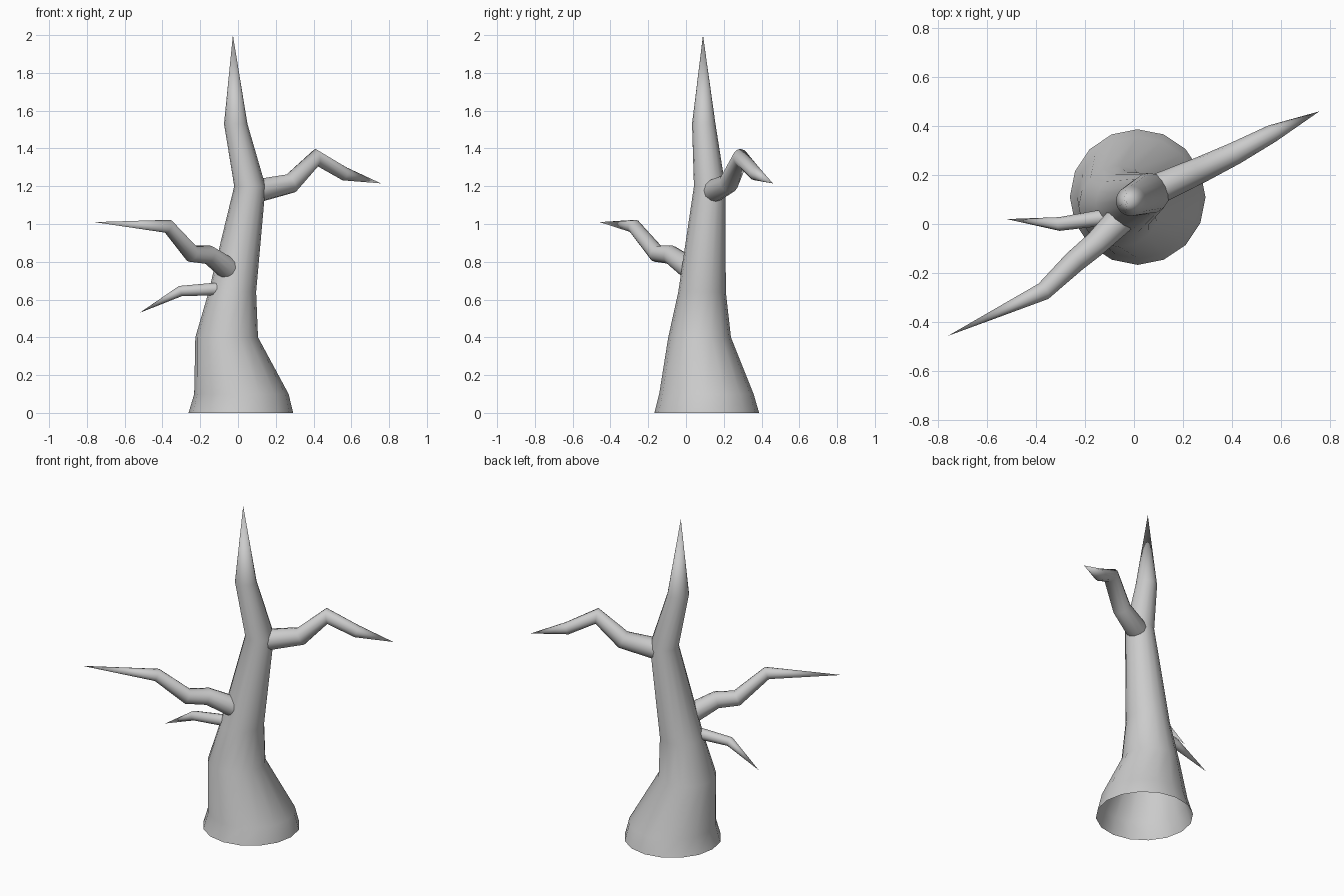
import bpy, bmesh, math
from mathutils import Vector

if "Cube" in bpy.data.objects:
    bpy.data.objects.remove(bpy.data.objects["Cube"])


def limb(name, path, sides, flat=False):
    """Tapered tube through (x, y, z, radius) points, ending in a sharp tip; open at the root."""
    pts = [Vector(p[:3]) for p in path]
    bm = bmesh.new()
    rings = []
    for i, p in enumerate(pts[:-1]):
        # ring plane: level for the trunk, bisecting the bend for branches
        d = (pts[i + 1] - p).normalized()
        if i > 0:
            d = (d + (p - pts[i - 1]).normalized()).normalized()
        if flat:
            u, v = Vector((1, 0, 0)), Vector((0, 1, 0))
        else:
            u = Vector((0, 0, 1)).cross(d).normalized()
            v = d.cross(u)
        r = path[i][3]
        rings.append([bm.verts.new(p + r * (u * math.cos(a) + v * math.sin(a)))
                      for a in (2 * math.pi * k / sides for k in range(sides))])
    for lo, hi in zip(rings, rings[1:]):
        for k in range(sides):
            n = (k + 1) % sides
            bm.faces.new((lo[k], lo[n], hi[n], hi[k]))
    tip = bm.verts.new(pts[-1])
    for k in range(sides):
        bm.faces.new((rings[-1][k], rings[-1][(k + 1) % sides], tip))
    bmesh.ops.recalc_face_normals(bm, faces=bm.faces)
    for f in bm.faces:
        f.smooth = True
    me = bpy.data.meshes.new(name)
    bm.to_mesh(me)
    bm.free()
    ob = bpy.data.objects.new(name, me)
    bpy.context.collection.objects.link(ob)
    return ob


# Trunk, open underneath
limb("trunk", [
    (0.015, 0.11, 0.0, 0.277), (0.018, 0.108, 0.10, 0.25),
    (-0.06, 0.072, 0.40, 0.166), (-0.03, 0.085, 0.64, 0.126),
    (0.063, 0.125, 1.20, 0.083), (-0.012, 0.094, 1.53, 0.062),
    (-0.027, 0.09, 2.0, 0)], 16, flat=True)

# Upper right branch
limb("upper_right_branch", [
    (0.10, 0.145, 1.175, 0.062), (0.28, 0.225, 1.215, 0.053),
    (0.415, 0.29, 1.352, 0.046), (0.565, 0.37, 1.265, 0.036),
    (0.757, 0.46, 1.215, 0)], 12)

# Large left branch
limb("large_left_branch", [
    (-0.055, 0.02, 0.765, 0.06), (-0.155, -0.08, 0.837, 0.05),
    (-0.245, -0.155, 0.843, 0.046), (-0.37, -0.275, 0.988, 0.037),
    (-0.76, -0.457, 1.01, 0)], 12)

# Small left branch
limb("small_left_branch", [
    (-0.10, 0.03, 0.657, 0.034), (-0.305, 0.0, 0.645, 0.028),
    (-0.52, 0.02, 0.53, 0)], 12)
